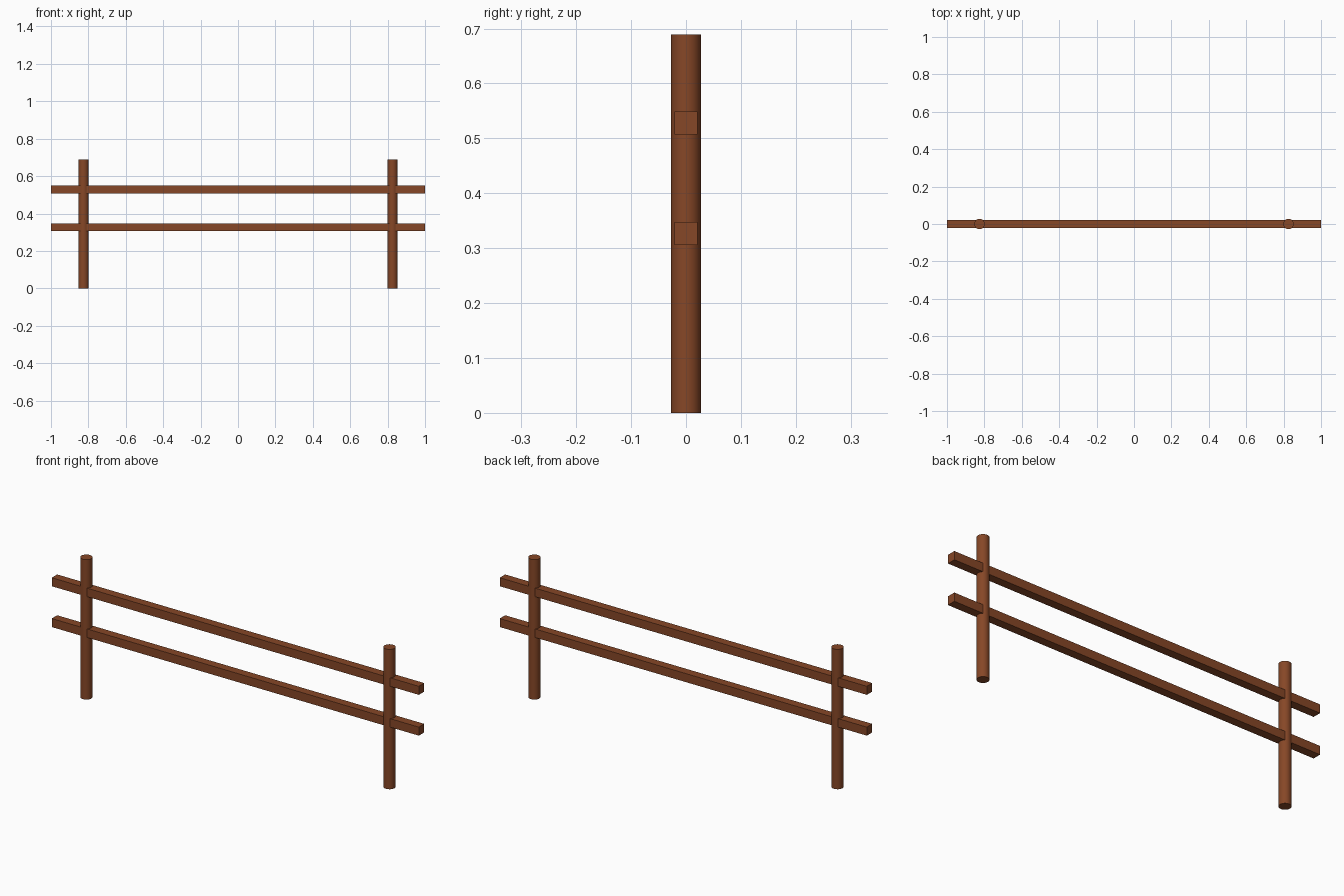
import bpy

if "Cube" in bpy.data.objects:
    bpy.data.objects.remove(bpy.data.objects["Cube"])

# Brown wood
wood = bpy.data.materials.new("wood")
wood.diffuse_color = (0.24, 0.063, 0.02, 1)
wood.use_nodes = True
wood.node_tree.nodes["Principled BSDF"].inputs["Base Color"].default_value = wood.diffuse_color

POST_X, POST_RADIUS, POST_HEIGHT = 0.826, 0.0273, 0.689
RAIL_LENGTH, RAIL_SIZE = 2.0, 0.042


def add_post(name, x):
    bpy.ops.mesh.primitive_cylinder_add(
        vertices=32, radius=POST_RADIUS, depth=POST_HEIGHT,
        location=(x, 0, POST_HEIGHT / 2))
    post = bpy.context.object
    post.name = name
    post.data.materials.append(wood)
    bpy.ops.object.shade_smooth_by_angle()


def add_rail(name, z):
    bpy.ops.mesh.primitive_cube_add(size=1, location=(0, 0, z))
    rail = bpy.context.object
    rail.name = name
    rail.scale = (RAIL_LENGTH, RAIL_SIZE, RAIL_SIZE)
    bpy.ops.object.transform_apply(location=False, rotation=False, scale=True)
    rail.data.materials.append(wood)


# Round upright posts
add_post("left_post", -POST_X)
add_post("right_post", POST_X)

# Square rails running through the posts
add_rail("lower_rail", 0.327)
add_rail("upper_rail", 0.528)
